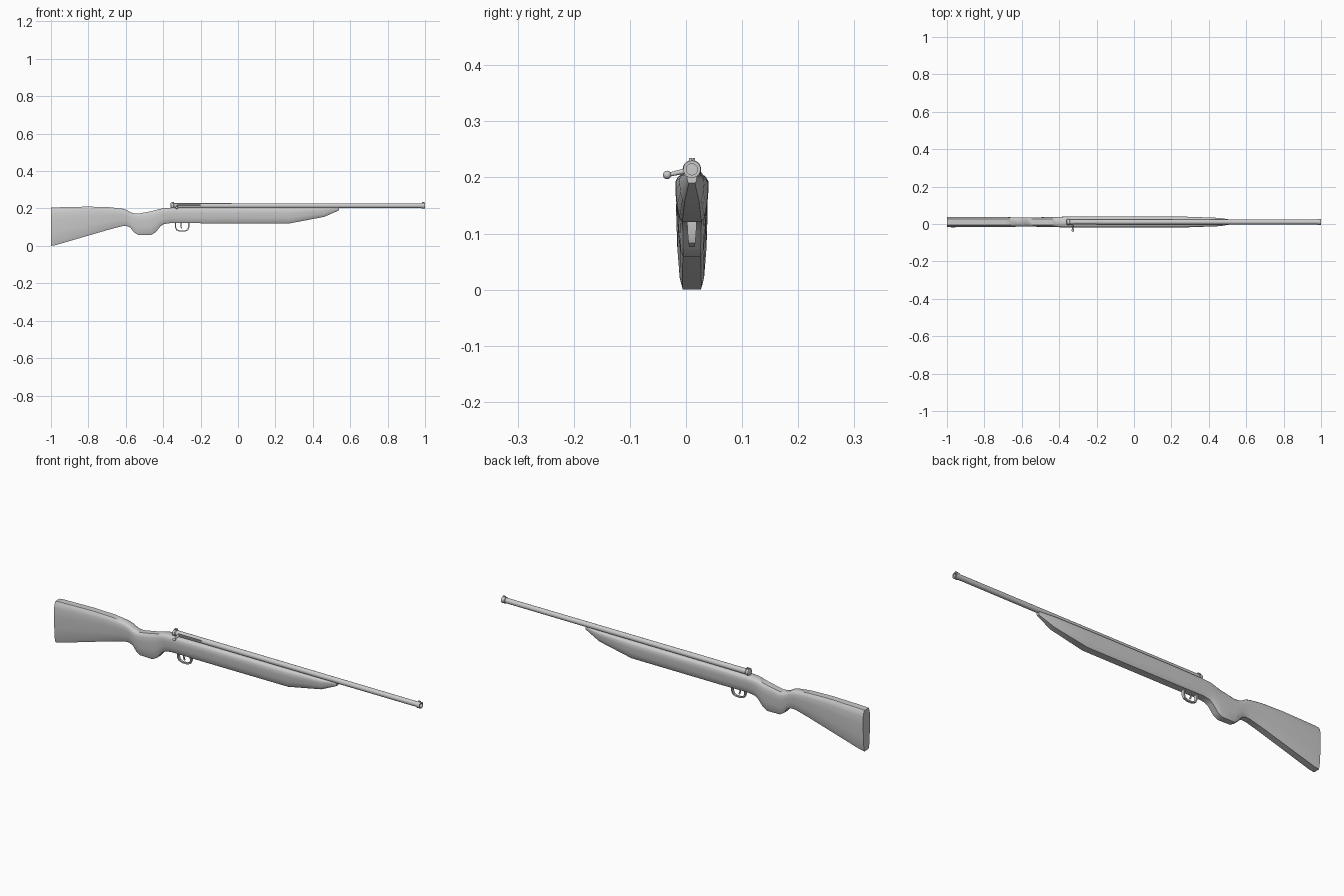
import bpy, bmesh, math
from mathutils import Vector

if "Cube" in bpy.data.objects:
    bpy.data.objects.remove(bpy.data.objects["Cube"])

YC = 0.0105   # centre plane of the rifle
ZB = 0.2145   # barrel axis height


def finish(name, bm, angle=35):
    bmesh.ops.recalc_face_normals(bm, faces=bm.faces)
    me = bpy.data.meshes.new(name)
    bm.to_mesh(me)
    bm.free()
    ob = bpy.data.objects.new(name, me)
    bpy.context.collection.objects.link(ob)
    bpy.ops.object.select_all(action='DESELECT')
    ob.select_set(True)
    bpy.context.view_layer.objects.active = ob
    if angle:
        bpy.ops.object.shade_smooth_by_angle(angle=math.radians(angle))
    return ob


def loft(name, rings, closed=False, angle=35):
    bm = bmesh.new()
    vr = [[bm.verts.new(p) for p in r] for r in rings]
    n = len(vr[0])
    pairs = list(zip(vr, vr[1:])) + ([(vr[-1], vr[0])] if closed else [])
    for a, b in pairs:
        for i in range(n):
            j = (i + 1) % n
            bm.faces.new((a[i], a[j], b[j], b[i]))
    if not closed:
        bm.faces.new(vr[0])
        bm.faces.new(vr[-1])
    return finish(name, bm, angle)


def lathe(name, profile, y=YC, z=ZB, n=20):
    rings = [[(x, y + r * math.cos(k * math.tau / n), z + r * math.sin(k * math.tau / n))
              for k in range(n)] for x, r in profile]
    return loft(name, rings)


def box(name, x0, x1, y0, y1, z0, z1):
    return loft(name, [[(x, y0, z0), (x, y1, z0), (x, y1, z1), (x, y0, z1)] for x in (x0, x1)], angle=0)


def rod(name, a, b, r0, r1, n=12):
    a, b = Vector(a), Vector(b)
    q = (b - a).to_track_quat('Z', 'Y')
    return loft(name, [[p + q @ Vector((r * math.cos(k * math.tau / n), r * math.sin(k * math.tau / n), 0))
                        for k in range(n)] for p, r in ((a, r0), (b, r1))])


# stock: x, bottom, top, half width
stations = [
    (-1.0, 0.0, 0.204, 0.027), (-0.975, 0.004, 0.206, 0.028), (-0.8, 0.055, 0.210, 0.027),
    (-0.69, 0.087, 0.207, 0.026), (-0.62, 0.105, 0.199, 0.025), (-0.595, 0.106, 0.192, 0.025),
    (-0.575, 0.097, 0.180, 0.025), (-0.557, 0.073, 0.174, 0.025), (-0.535, 0.059, 0.172, 0.025),
    (-0.465, 0.058, 0.185, 0.026), (-0.44, 0.073, 0.191, 0.026), (-0.415, 0.104, 0.198, 0.027),
    (-0.395, 0.117, 0.202, 0.028), (-0.36, 0.122, 0.204, 0.029), (-0.2, 0.121, 0.206, 0.0295),
    (0.28, 0.121, 0.206, 0.0285), (0.46, 0.155, 0.206, 0.022), (0.54, 0.190, 0.206, 0.009)]
section = [(0.6, 0), (0.78, 0.09), (0.93, 0.35), (1, 0.65), (0.99, 0.85), (0.85, 0.94), (0.6, 1)]
section += [(-w, h) for w, h in reversed(section)]
loft("stock", [[(x, YC + w * hw, zb + h * (zt - zb)) for w, h in section]
               for x, zb, zt, hw in stations], angle=40)

# barrel and receiver tube with muzzle ring and shallow bore
barrel = lathe("barrel", [(-0.355, 0.0135), (-0.1, 0.0135), (0.98, 0.0125), (0.982, 0.0155),
                          (1.0, 0.0155), (1.0, 0.010), (0.96, 0.010)])

# ejection slot on the bolt side
slot = box("slot_cutter", -0.325, -0.2, -0.02, YC - 0.006, ZB + 0.001, ZB + 0.009)
slot.hide_render = True
slot.hide_viewport = True
mod = barrel.modifiers.new("slot", 'BOOLEAN')
mod.operation = 'DIFFERENCE'
mod.object = slot
mod.solver = 'EXACT'

# bolt, rear cap and handle
rod("bolt", (-0.33, YC - 0.0055, ZB + 0.005), (-0.2, YC - 0.0055, ZB + 0.005), 0.004, 0.004)
lathe("rear_cap", [(-0.362, 0.010), (-0.358, 0.0165), (-0.346, 0.0165), (-0.342, 0.0135)])
rod("bolt_handle", (-0.327, YC - 0.008, 0.2125), (-0.327, -0.032, 0.2045), 0.005, 0.0035)
bm = bmesh.new()
bmesh.ops.create_uvsphere(bm, u_segments=16, v_segments=10, radius=0.0075)
bmesh.ops.translate(bm, verts=bm.verts, vec=(-0.327, -0.0335, 0.2045))
finish("bolt_knob", bm)

# rear notch sight and front bead sight
for s in (-1, 1):
    box("rear_sight", -0.354, -0.342, YC + s * 0.0035 - 0.0018, YC + s * 0.0035 + 0.0018, ZB + 0.011, 0.235)
box("front_sight", 0.983, 0.997, YC - 0.0015, YC + 0.0015, ZB + 0.012, 0.235)

# trigger guard strap: x, z, half width
path = [(-0.338, 0.128, 0.009), (-0.338, 0.100, 0.0075), (-0.330, 0.083, 0.006), (-0.312, 0.076, 0.005),
        (-0.285, 0.076, 0.005), (-0.267, 0.083, 0.006), (-0.260, 0.100, 0.0075), (-0.260, 0.128, 0.009)]
cx, cz, t = -0.299, 0.110, 0.007
rings = []
for x, z, w in path:
    d = Vector((cx - x, cz - z)).normalized() * t
    if z > 0.09:
        d = Vector((math.copysign(t, cx - x), 0))
    rings.append([(x, YC - w, z), (x, YC + w, z), (x + d.x, YC + w, z + d.y), (x + d.x, YC - w, z + d.y)])
loft("trigger_guard", rings, angle=40)

# trigger blade
blade = [(-0.305, 0.126), (-0.309, 0.108), (-0.304, 0.092)]
loft("trigger", [[(x, YC - 0.003, z), (x, YC + 0.003, z), (x + 0.006, YC + 0.003, z), (x + 0.006, YC - 0.003, z)]
                 for x, z in blade], angle=40)
